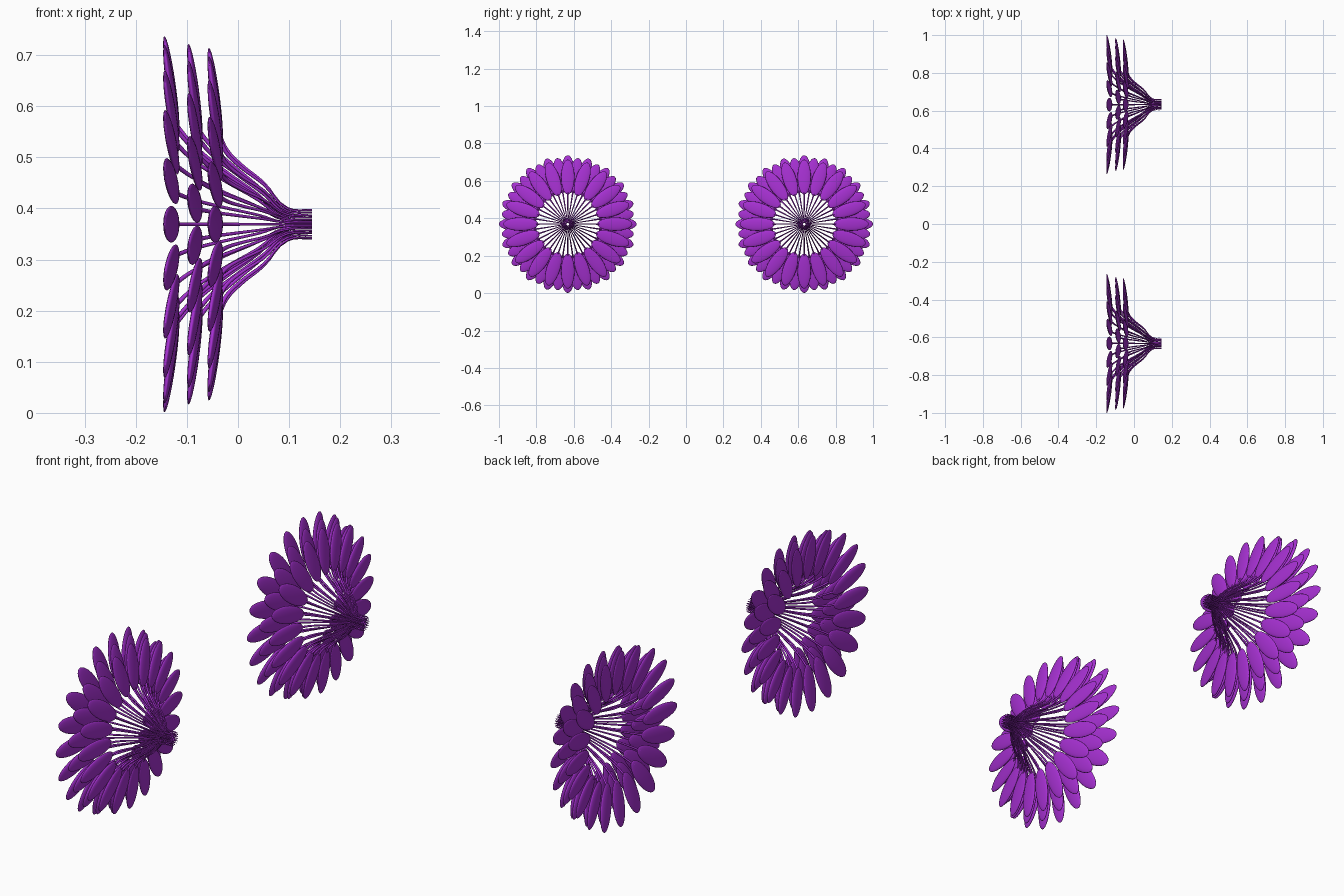
import bpy, bmesh
from math import radians, cos, sin, hypot, atan2, pi
from mathutils import Matrix, Vector

if "Cube" in bpy.data.objects:
    bpy.data.objects.remove(bpy.data.objects["Cube"])

CZ = 0.369          # height of the flower axis
CY = 0.632          # sideways distance of each flower
COUNT = 20          # petals per ring

purple = bpy.data.materials.new("purple")
purple.diffuse_color = (0.38, 0.03, 0.64, 1)
purple.use_nodes = True
purple.node_tree.nodes["Principled BSDF"].inputs["Base Color"].default_value = purple.diffuse_color

# ring: (name, tip (x, r), base (x, r), stem profile (x, r), angular offset)
RINGS = [
    ("back", (-0.144, 0.368), (-0.117, 0.178), 0.0,
     [(-0.121, 0.195), (-0.09, 0.158), (-0.03, 0.108), (0.04, 0.058), (0.09, 0.014), (0.145, 0.008)]),
    ("middle", (-0.097, 0.357), (-0.072, 0.168), 0.5,
     [(-0.076, 0.185), (-0.05, 0.152), (0.0, 0.108), (0.05, 0.066), (0.095, 0.023), (0.145, 0.018)]),
    ("front", (-0.057, 0.345), (-0.032, 0.158), 0.0,
     [(-0.036, 0.175), (-0.022, 0.146), (0.005, 0.118), (0.05, 0.082), (0.097, 0.032), (0.145, 0.028)]),
]


def petal_ring(name, tip, base, offset, origin):
    """Ring of flattened, slightly leaning ellipsoid petals."""
    bm = bmesh.new()
    dx, dr = tip[0] - base[0], tip[1] - base[1]
    lean = Matrix.Rotation(atan2(dx, dr), 4, 'Y')
    mid = Vector(((tip[0] + base[0]) / 2, 0, (tip[1] + base[1]) / 2))
    size = Matrix.Diagonal((0.0085, 0.036, hypot(dx, dr) / 2, 1))
    for i in range(COUNT):
        turn = Matrix.Rotation(2 * pi * (i + offset) / COUNT, 4, 'X')
        bmesh.ops.create_uvsphere(bm, u_segments=20, v_segments=14, radius=1,
                                  matrix=turn @ Matrix.Translation(mid) @ lean @ size)
    for f in bm.faces:
        f.smooth = True
    me = bpy.data.meshes.new(name)
    bm.to_mesh(me)
    bm.free()
    me.materials.append(purple)
    ob = bpy.data.objects.new(name, me)
    ob.location = origin
    bpy.context.collection.objects.link(ob)


def stem_ring(name, profile, offset, origin):
    """Thin curved stems that gather towards the flower axis."""
    cu = bpy.data.curves.new(name, 'CURVE')
    cu.dimensions = '3D'
    cu.bevel_depth = 0.0045
    cu.bevel_resolution = 1
    cu.resolution_u = 4
    cu.use_fill_caps = True
    for i in range(COUNT):
        a = 2 * pi * (i + offset) / COUNT
        sp = cu.splines.new('BEZIER')
        sp.bezier_points.add(len(profile) - 1)
        for k, (x, r) in enumerate(profile):
            p = sp.bezier_points[k]
            p.co = (x, -r * sin(a), r * cos(a))
            p.handle_left_type = p.handle_right_type = 'AUTO'
            p.radius = 1.0 - 0.65 * k / (len(profile) - 1)
    cu.materials.append(purple)
    ob = bpy.data.objects.new(name, cu)
    ob.location = origin
    bpy.context.collection.objects.link(ob)


# Two matching flowers, side by side
for side, y in (("left", -CY), ("right", CY)):
    origin = (0, y, CZ)
    for ring, tip, base, offset, profile in RINGS:
        petal_ring(f"{side}_{ring}_petals", tip, base, offset, origin)
        stem_ring(f"{side}_{ring}_stems", profile, offset, origin)
